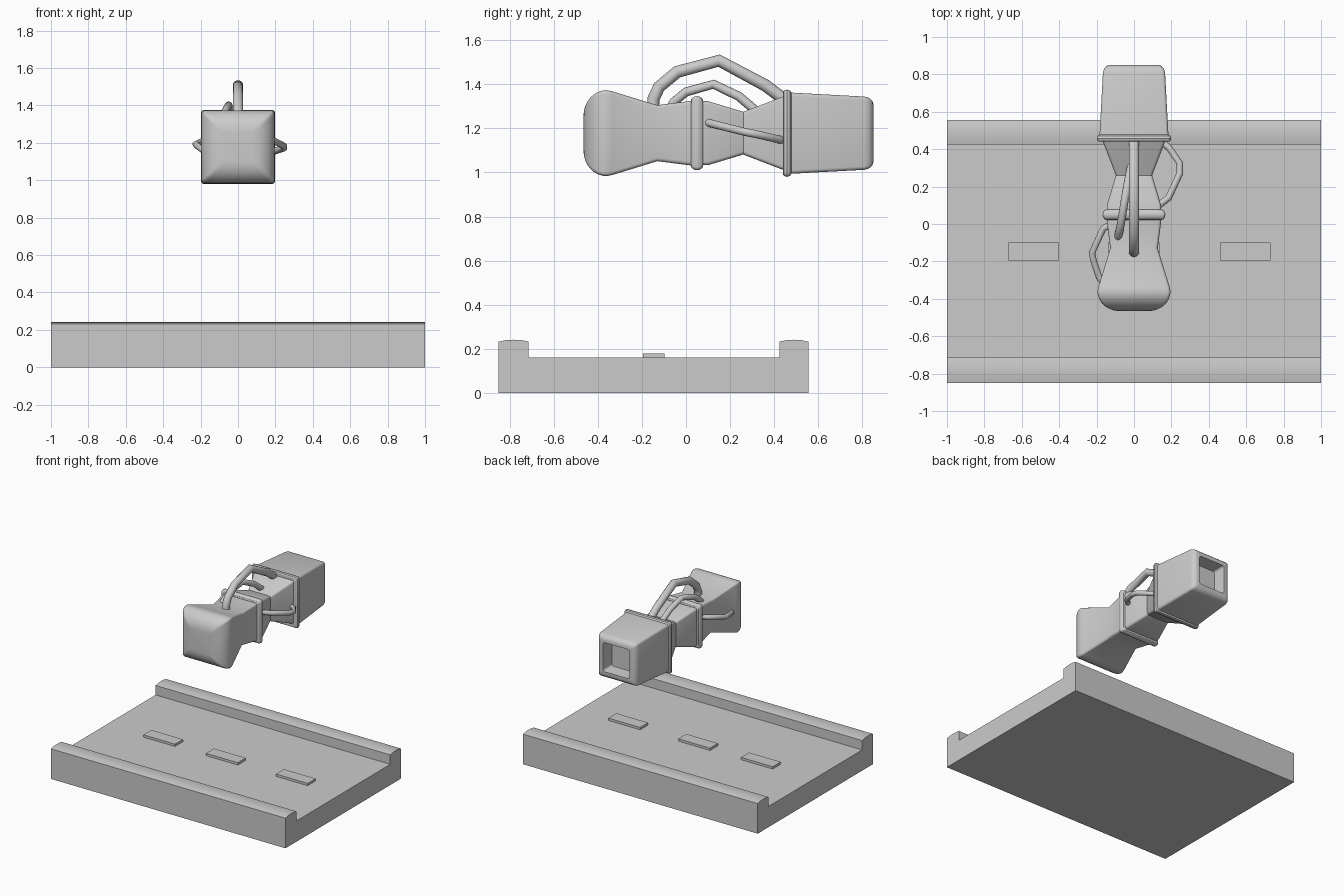
import bpy, bmesh, math

if "Cube" in bpy.data.objects:
    bpy.data.objects.remove(bpy.data.objects["Cube"])

CZ = 1.178  # height of the flying body's axis


def finish(name, bm, angle=30):
    bmesh.ops.recalc_face_normals(bm, faces=bm.faces)
    me = bpy.data.meshes.new(name)
    bm.to_mesh(me)
    bm.free()
    me.shade_smooth()
    me.set_sharp_from_angle(angle=math.radians(angle))
    ob = bpy.data.objects.new(name, me)
    bpy.context.collection.objects.link(ob)
    return ob


def loft(name, sections, r=0.016, seg=4, closed=False):
    """Rounded-square sections (y, half size) joined along y."""
    bm = bmesh.new()
    rings = []
    for y, h in sections:
        ring = []
        for k, (sx, sz) in enumerate([(1, 1), (-1, 1), (-1, -1), (1, -1)]):
            for i in range(seg + 1):
                a = math.pi / 2 * (k + i / seg)
                ring.append(bm.verts.new((sx * (h - r) + r * math.cos(a), y,
                                          CZ + sz * (h - r) + r * math.sin(a))))
        rings.append(ring)
    n = len(rings[0])
    pairs = list(zip(rings, rings[1:]))
    if closed:
        pairs.append((rings[-1], rings[0]))
    for a, b in pairs:
        for i in range(n):
            bm.faces.new((a[i], a[(i + 1) % n], b[(i + 1) % n], b[i]))
    if not closed:
        bm.faces.new(rings[0])
        bm.faces.new(rings[-1])
    return finish(name, bm)


def tube(name, points, radius):
    cu = bpy.data.curves.new(name, 'CURVE')
    cu.dimensions = '3D'
    cu.bevel_depth = radius
    cu.bevel_resolution = 4
    cu.use_fill_caps = True
    sp = cu.splines.new('POLY')
    sp.points.add(len(points) - 1)
    for p, co in zip(sp.points, points):
        p.co = (*co, 1)
    sp.use_smooth = True
    bpy.context.collection.objects.link(bpy.data.objects.new(name, cu))


# Road slab with raised, slightly crowned kerbs
profile = [(-.85, 0), (-.85, .232), (-.82, .239), (-.785, .241), (-.745, .239), (-.715, .233), (-.715, .16),
           (.425, .16), (.425, .233), (.455, .239), (.49, .241), (.525, .239), (.555, .232), (.555, 0)]
bm = bmesh.new()
face = bm.faces.new([bm.verts.new((-1, y, z)) for y, z in profile])
ext = bmesh.ops.extrude_face_region(bm, geom=[face], use_keep_orig=True)
bmesh.ops.translate(bm, vec=(2, 0, 0), verts=[v for v in ext['geom'] if isinstance(v, bmesh.types.BMVert)])
finish("road_slab", bm)

# Lane dashes
for i, x in enumerate((-.535, 0, .595)):
    bm = bmesh.new()
    bmesh.ops.create_cube(bm, size=1)
    for v in bm.verts:
        v.co = (x + v.co.x * .27, -.147 + v.co.y * .097, .167 + v.co.z * .022)
    finish(f"lane_dash_{i + 1}", bm)

# Main body: rounded nose, waist, second waist, flare into the rear block
nose = [(-.36 - .105 * math.cos(a), .08 + .115 * math.sin(a))
        for a in [math.pi / 2 * i / 8 for i in range(9)]]
loft("body", nose + [(-.335, .19), (-.13, .127), (.02, .146), (.1, .145), (.26, .097), (.45, .17)])

# Collar around the middle
collar = [(.05 + .028 * math.cos(a), .147 + .021 * math.sin(a))
          for a in [2 * math.pi * i / 12 for i in range(12)]]
loft("collar", collar, closed=True)

# Rear block with front rim and recessed square exhaust
loft("rear_block", [(.44, .16), (.44, .187), (.445, .194), (.458, .198), (.471, .194), (.478, .184),
                    (.81, .166), (.83, .16), (.845, .147), (.85, .132), (.85, .112), (.75, .106)])

# Hoses
tube("top_hose_large", [(0, -.15, 1.28), (0, -.147, 1.335), (0, -.122, 1.388), (0, -.04, 1.456),
                        (0, .15, 1.507), (0, .36, 1.395), (0, .46, 1.32)], .028)
tube("top_hose_small", [(-.09, -.08, 1.28), (-.082, -.055, 1.32), (-.07, 0, 1.365), (-.05, .125, 1.4),
                        (-.03, .24, 1.345), (-.01, .34, 1.26)], .021)
tube("right_hose", [(.12, .09, 1.228), (.185, .14, 1.215), (.245, .27, 1.183), (.245, .325, 1.172),
                    (.185, .41, 1.152), (.12, .46, 1.14)], .018)
tube("left_hose", [(-.12, 0, 1.228), (-.165, -.025, 1.222), (-.225, -.155, 1.192), (-.215, -.2, 1.182),
                   (-.187, -.285, 1.162), (-.155, -.325, 1.155)], .018)
